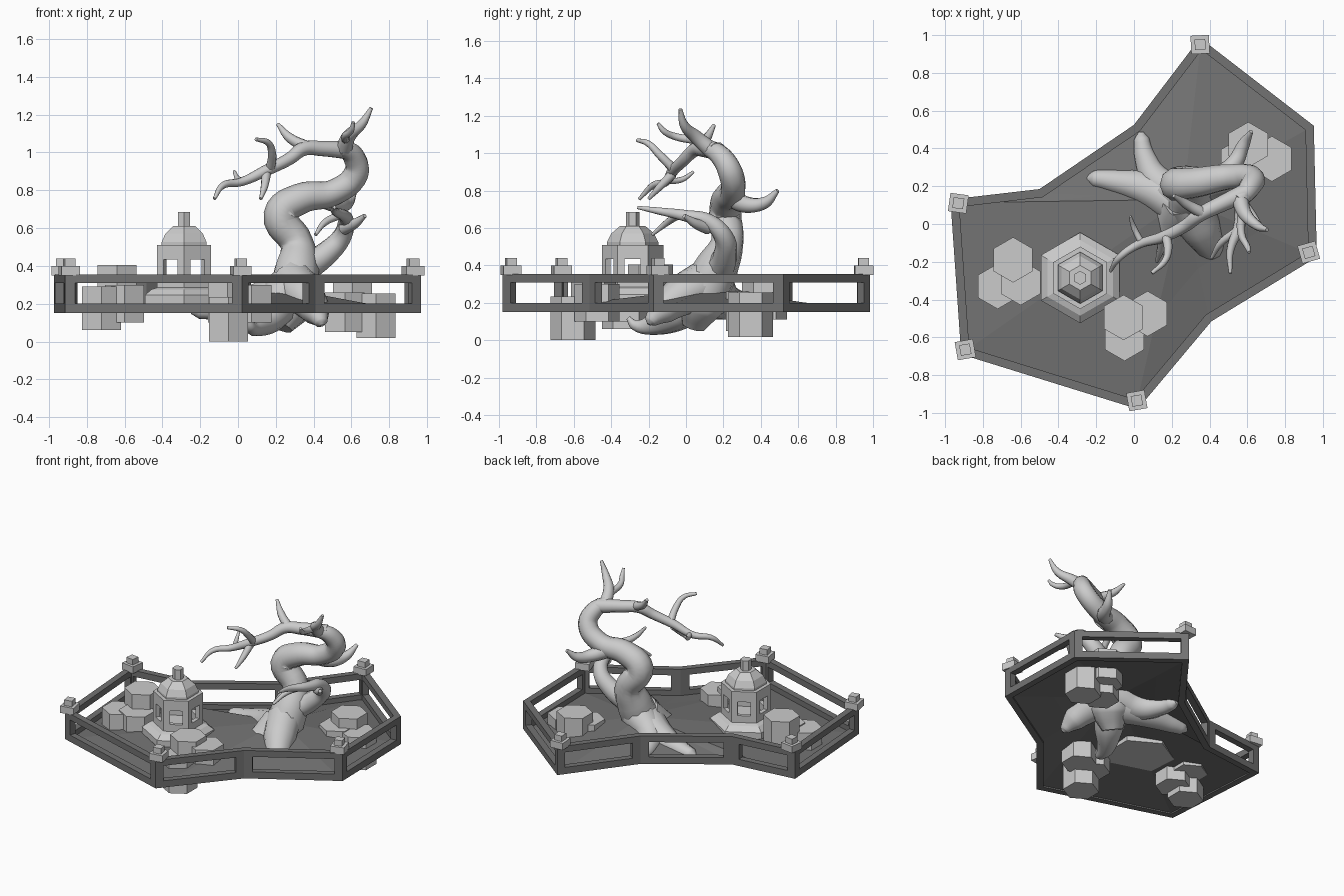
import bpy, bmesh
from math import cos, sin, radians, pi
from mathutils import Vector

dark = bpy.data.materials.new("dark_grey")
dark.diffuse_color = (0.17, 0.17, 0.17, 1)


def finish(name, bm, mat=None):
    me = bpy.data.meshes.new(name)
    bmesh.ops.recalc_face_normals(bm, faces=bm.faces)
    bm.to_mesh(me)
    bm.free()
    ob = bpy.data.objects.new(name, me)
    bpy.context.collection.objects.link(ob)
    if mat:
        me.materials.append(mat)
    return ob


def stack(bm, rings):
    """Closed solid through a list of (outline, z) rings."""
    loops = [[bm.verts.new((p[0], p[1], z)) for p in o] for o, z in rings]
    bm.faces.new(loops[0][::-1])
    bm.faces.new(loops[-1])
    n = len(loops[0])
    for a, b in zip(loops, loops[1:]):
        for i in range(n):
            j = (i + 1) % n
            bm.faces.new((a[i], a[j], b[j], b[i]))


def ngon(x, y, r, n=6, a0=90):
    return [(x + r * cos(radians(a0) + 2 * pi * i / n),
             y + r * sin(radians(a0) + 2 * pi * i / n)) for i in range(n)]


def inset(poly, t):
    out = []
    for i, p in enumerate(poly):
        d0 = (p - poly[i - 1]).normalized()
        d1 = (poly[(i + 1) % len(poly)] - p).normalized()
        n0, n1 = Vector((-d0.y, d0.x)), Vector((-d1.y, d1.x))
        out.append(p + (n0 + n1) * t / (1 + n0.dot(n1)))
    return out


def frame(name, outline, t, z0, z1, low, high, stile, mat=None):
    """Wall around an outline with one open window per side."""
    P = [Vector(p) for p in outline]
    Q = inset(P, t)
    bm = bmesh.new()
    for i in range(len(P)):
        j = (i + 1) % len(P)
        d = (P[j] - P[i]).normalized()
        n = Vector((-d.y, d.x)) * t
        side = [P[i], P[j], Q[j], Q[i]]
        stack(bm, [(side, z0), (side, low)])
        stack(bm, [(side, high), (side, z1)])
        a, b = P[i] + d * stile, P[j] - d * stile
        for quad in ([P[i], a, a + n, Q[i]], [b, P[j], Q[j], b + n]):
            stack(bm, [(quad, low), (quad, high)])
    return finish(name, bm, mat)


# Railing around the irregular island
outline = [(0.02, -0.98), (0.41, -0.515), (0.968, -0.175), (0.952, 0.52), (0.35, 0.985),
           (0, 0.525), (-0.5, 0.185), (-0.972, 0.13), (-0.915, -0.69)]
frame("railing", outline, 0.045, 0.151, 0.355, 0.2, 0.31, 0.055, dark)

# Low ground, rising to a mound beneath the tree
bm = bmesh.new()
c = Vector((0.26, 0.13))
edge = inset([Vector(p) for p in outline], 0.02)
rim = [bm.verts.new((p.x, p.y, 0.158)) for p in edge]
mid = []
for p in edge:
    q = c.lerp(p, 0.58)
    mid.append(bm.verts.new((q.x, q.y, 0.205)))
peak = bm.verts.new((c.x, c.y, 0.28))
for i in range(len(rim)):
    j = (i + 1) % len(rim)
    bm.faces.new((rim[i], rim[j], mid[j], mid[i]))
    bm.faces.new((mid[i], mid[j], peak))
finish("ground_sheet", bm, dark)

# Stepped caps on the railing corners
for k, (x, y, a) in enumerate([(0.35, 0.95, 3), (0.925, -0.15, 16), (0.015, -0.935, 10),
                               (-0.893, -0.665, 10), (-0.93, 0.11, -8)]):
    bm = bmesh.new()
    big, small = ngon(x, y, 0.069, 4, 45 + a), ngon(x, y, 0.04, 4, 45 + a)
    stack(bm, [(big, 0.35), (big, 0.4), (small, 0.4), (small, 0.44)])
    finish(f"corner_cap_{k}", bm)

# Hexagonal stone columns: x, y, bottom, top
for k, (x, y, z0, z1) in enumerate([
        (-0.64, -0.19, 0.17, 0.405), (-0.722, -0.33, 0.06, 0.292), (-0.6, -0.31, 0.1, 0.3),
        (-0.055, -0.495, 0.1, 0.335), (0.072, -0.475, 0.1, 0.3), (-0.05, -0.605, 0, 0.235),
        (0.605, 0.42, 0.11, 0.33), (0.73, 0.345, 0.018, 0.255), (0.565, 0.335, 0.05, 0.26)]):
    bm = bmesh.new()
    h = ngon(x, y, 0.12)
    stack(bm, [(h, z0), (h, z1)])
    finish(f"stone_column_{k}", bm)

# Stone lantern: stepped base, windowed body, domed roof and finial
lx, ly = -0.285, -0.285


def lantern_part(name, profile):
    bm = bmesh.new()
    stack(bm, [(ngon(lx, ly, r), z) for r, z in profile])
    finish(name, bm)


lantern_part("lantern_base", [(0.24, 0.2), (0.24, 0.245), (0.2, 0.275), (0.165, 0.285)])
frame("lantern_body", ngon(lx, ly, 0.165), 0.03, 0.28, 0.51, 0.335, 0.435, 0.04)
lantern_part("lantern_roof", [(0.137, 0.505), (0.137, 0.525), (0.115, 0.57), (0.066, 0.612)])
lantern_part("lantern_finial", [(0.037, 0.6), (0.037, 0.685)])


# Tree: tapering smooth tubes through (x, y, z, radius) points
def limb(name, pts):
    cu = bpy.data.curves.new(name, 'CURVE')
    cu.dimensions = '3D'
    cu.bevel_depth = 1
    cu.bevel_resolution = 3
    cu.use_fill_caps = True
    cu.resolution_u = 6
    sp = cu.splines.new('BEZIER')
    sp.bezier_points.add(len(pts) - 1)
    for b, (x, y, z, r) in zip(sp.bezier_points, pts):
        b.co = (x, y, z)
        b.radius = r
        b.handle_left_type = b.handle_right_type = 'AUTO'
    sp.use_smooth = True
    bpy.context.collection.objects.link(bpy.data.objects.new(name, cu))


limb("trunk", [(0.22, 0.04, 0.08, 0.07), (0.27, 0.08, 0.2, 0.14), (0.31, 0.16, 0.38, 0.12),
               (0.31, 0.22, 0.52, 0.088), (0.225, 0.21, 0.67, 0.09), (0.33, 0.22, 0.755, 0.082),
               (0.51, 0.25, 0.79, 0.068), (0.625, 0.24, 0.89, 0.066), (0.61, 0.19, 0.98, 0.058),
               (0.55, 0.12, 1.03, 0.045)])
limb("crown_tip", [(0.56, 0.13, 1.02, 0.045), (0.59, 0.05, 1.09, 0.036),
                   (0.655, -0.01, 1.15, 0.025), (0.705, -0.03, 1.235, 0.01)])
limb("crown_twig", [(0.57, 0.06, 1.07, 0.025), (0.57, -0.06, 1.09, 0.02),
                    (0.6, -0.12, 1.12, 0.016), (0.61, -0.15, 1.16, 0.009)])
limb("long_branch", [(0.6, 0.17, 1.01, 0.05), (0.45, 0.1, 1.02, 0.042), (0.35, 0.05, 1.02, 0.038),
                     (0.27, -0.01, 0.965, 0.033), (0.15, -0.07, 0.905, 0.03),
                     (0.02, -0.11, 0.845, 0.023), (-0.08, -0.18, 0.825, 0.018),
                     (-0.125, -0.25, 0.755, 0.009)])
limb("twig_rear", [(0.36, 0.06, 1.03, 0.032), (0.27, 0.11, 1.08, 0.025), (0.21, 0.15, 1.15, 0.01)])
limb("twig_high", [(0.17, -0.06, 0.91, 0.026), (0.18, -0.14, 0.99, 0.022),
                   (0.16, -0.2, 1.05, 0.017), (0.095, -0.26, 1.07, 0.01)])
limb("twig_low", [(0.15, -0.07, 0.89, 0.026), (0.14, -0.14, 0.82, 0.02), (0.12, -0.2, 0.755, 0.009)])
limb("twig_left", [(0.04, -0.1, 0.85, 0.018), (0.0, -0.02, 0.86, 0.015), (-0.02, 0.04, 0.9, 0.008)])
limb("back_branch", [(0.43, 0.24, 0.77, 0.055), (0.53, 0.32, 0.725, 0.045),
                     (0.58, 0.42, 0.735, 0.033), (0.62, 0.49, 0.8, 0.012)])
limb("low_branch", [(0.34, 0.18, 0.38, 0.08), (0.46, 0.21, 0.46, 0.065), (0.55, 0.2, 0.555, 0.052),
                    (0.57, 0.12, 0.635, 0.042), (0.56, 0.0, 0.665, 0.032),
                    (0.51, -0.14, 0.69, 0.02), (0.51, -0.26, 0.71, 0.009)])
limb("low_twig_right", [(0.56, 0.12, 0.6, 0.036), (0.62, 0.05, 0.625, 0.026), (0.67, -0.01, 0.665, 0.012)])
limb("low_twig_left", [(0.54, -0.04, 0.67, 0.022), (0.46, -0.1, 0.63, 0.018), (0.41, -0.18, 0.565, 0.009)])

# Roots spreading over and through the ground
limb("root_back", [(0.28, 0.14, 0.28, 0.12), (0.13, 0.22, 0.21, 0.09),
                   (0.06, 0.35, 0.18, 0.06), (0.04, 0.45, 0.17, 0.042), (0.038, 0.485, 0.165, 0.015)])
limb("root_left", [(0.26, 0.1, 0.24, 0.13), (0.06, 0.19, 0.2, 0.095),
                   (-0.1, 0.225, 0.175, 0.065), (-0.21, 0.24, 0.165, 0.047), (-0.25, 0.24, 0.16, 0.015)])
limb("root_right", [(0.29, 0.12, 0.32, 0.12), (0.35, -0.02, 0.24, 0.11),
                    (0.41, -0.13, 0.16, 0.08), (0.44, -0.19, 0.1, 0.035), (0.445, -0.2, 0.085, 0.01)])
limb("root_front", [(0.26, 0.1, 0.28, 0.12), (0.18, -0.04, 0.15, 0.1),
                    (0.1, -0.17, 0.085, 0.06), (0.07, -0.27, 0.08, 0.03), (0.065, -0.31, 0.12, 0.012)])
